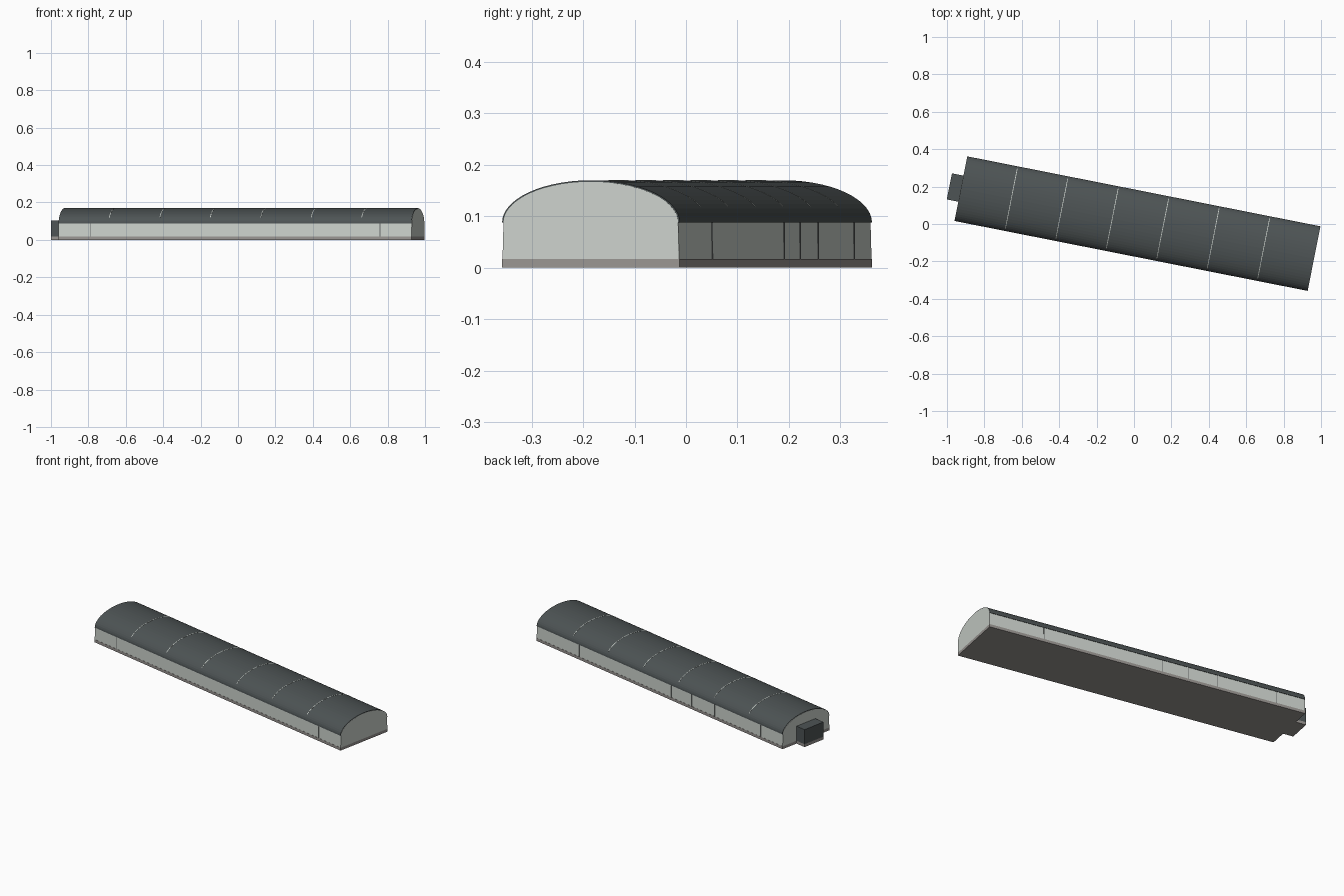
import bpy, bmesh, math

cube = bpy.data.objects.get("Cube")
if cube:
    bpy.data.objects.remove(cube, do_unlink=True)

TURN = math.radians(-11.2)     # the hall stands askew to the axes
CENTRE = (0.0185, 0.002, 0)
L, W = 0.9625, 0.176           # half length, half width
BASE, EAVE, RISE = 0.017, 0.088, 0.082
SKIN = 0.003
SEGMENTS = 28


def material(name, colour):
    m = bpy.data.materials.new(name)
    m.use_nodes = True
    m.diffuse_color = (*colour, 1)
    m.node_tree.nodes["Principled BSDF"].inputs["Base Color"].default_value = (*colour, 1)
    return m


wall_mat = material("pale wall", (0.60, 0.64, 0.60))
roof_mat = material("dark slate roof", (0.075, 0.088, 0.09))
base_mat = material("concrete base", (0.32, 0.30, 0.285))
joint_mat = material("joint grey", (0.13, 0.14, 0.14))


def arch(offset, start=0, end=180, n=SEGMENTS):
    """Half ellipse of (v, z) points, offset inwards from the roof surface."""
    pts = []
    for i in range(n + 1):
        a = math.radians(start + (end - start) * i / n)
        pts.append(((W - offset) * math.cos(a), EAVE + (RISE - offset) * math.sin(a)))
    return pts


def prism(name, profile, u0, u1, mat):
    """Extrude a (v, z) profile along the length of the hall."""
    bm = bmesh.new()
    face = bm.faces.new([bm.verts.new((u0, v, z)) for v, z in profile])
    extruded = bmesh.ops.extrude_face_region(bm, geom=[face])["geom"]
    moved = [g for g in extruded if isinstance(g, bmesh.types.BMVert)]
    bmesh.ops.translate(bm, verts=moved, vec=(u1 - u0, 0, 0))
    bmesh.ops.recalc_face_normals(bm, faces=bm.faces)
    mesh = bpy.data.meshes.new(name)
    bm.to_mesh(mesh)
    bm.free()
    mesh.materials.append(mat)
    obj = bpy.data.objects.new(name, mesh)
    obj.location = CENTRE
    obj.rotation_euler.z = TURN
    bpy.context.collection.objects.link(obj)
    return obj


def box(name, u0, u1, v0, v1, z0, z1, mat):
    return prism(name, [(v0, z0), (v1, z0), (v1, z1), (v0, z1)], u0, u1, mat)


# Base slab and walls with arched gable ends
box("base_slab", -L, L, -W, W, 0, BASE, base_mat)
inner = W - SKIN / 3
prism("hall_walls", [(-inner, BASE), (inner, BASE)] + arch(SKIN), -L, L, wall_mat)

# Curved roof shell
prism("roof_shell", arch(0) + arch(SKIN)[::-1], -L + 0.001, L - 0.001, roof_mat)

# Thin pale joints between the seven roof bays
for i in range(1, 7):
    u = -L + 2 * L * i / 7
    strip = arch(-0.0006, 22, 158) + arch(0.001, 22, 158)[::-1]
    prism(f"roof_joint_{i}", strip, u - 0.0018, u + 0.0018, wall_mat)

# Upright joints on the long walls
for side, places in ((-1, (-0.79, 0.79)), (1, (-0.79, -0.43, -0.25, -0.09, 0.63))):
    for i, u in enumerate(places):
        v0, v1 = sorted((side * (W - 0.002), side * W))
        box(f"wall_joint_{'back' if side > 0 else 'front'}_{i + 1}",
            u - 0.0015, u + 0.0015, v0, v1, BASE, EAVE, joint_mat)

# Entrance annex on the right-hand end
box("annex_base", -1.025, -L, -0.071, 0.071, 0, BASE, base_mat)
box("annex", -1.025, -L, -0.071, 0.071, BASE, 0.104, roof_mat)
